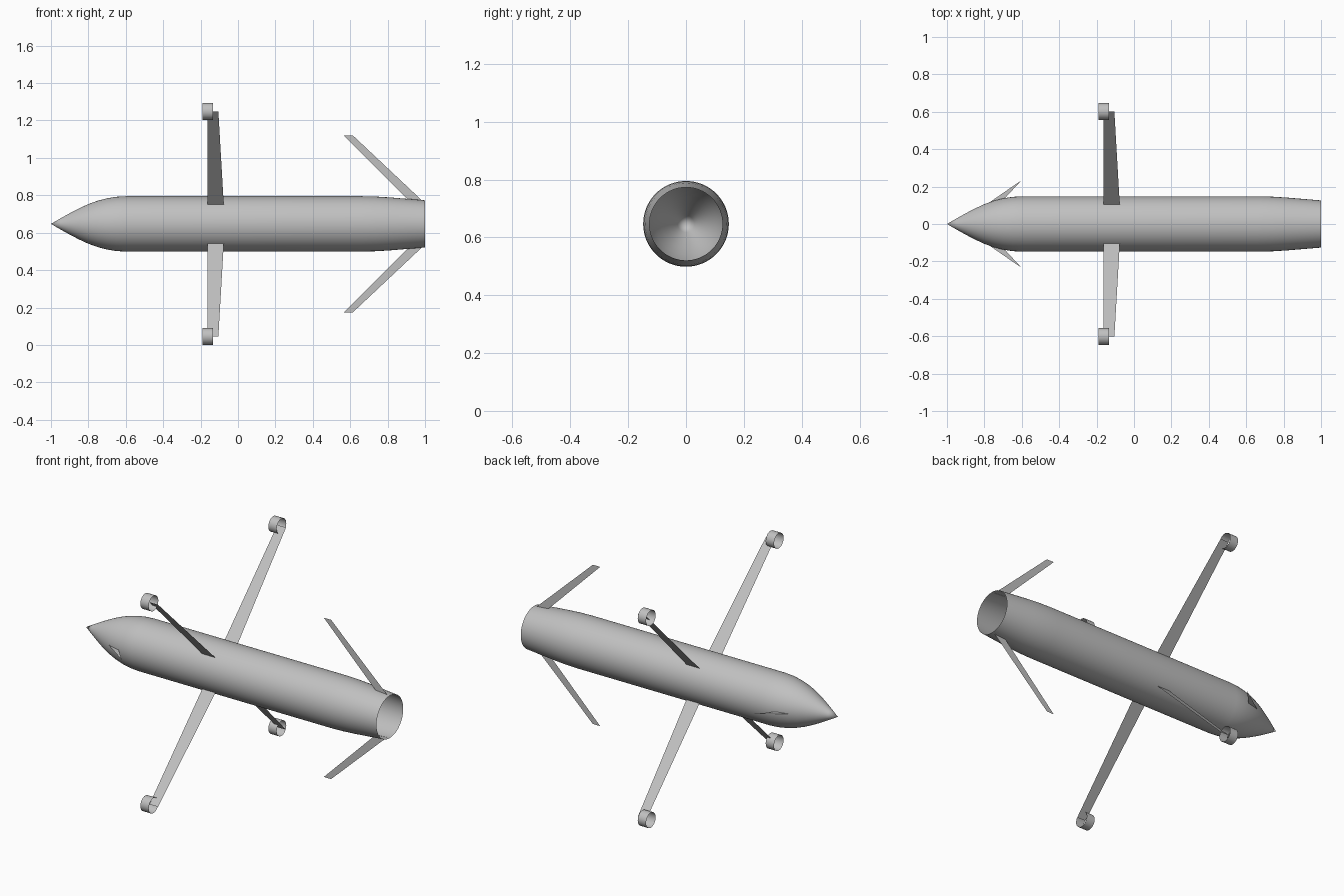
import bpy, bmesh
from math import sin, cos, pi, radians

if "Cube" in bpy.data.objects:
    bpy.data.objects.remove(bpy.data.objects["Cube"])

AXIS_Z = 0.647   # height of the fuselage axis
SPAN = 0.851     # wing tip distance from the axis

grey = bpy.data.materials.new("light_grey")
grey.use_nodes = True
color = (0.53, 0.53, 0.53, 1)
grey.diffuse_color = color
grey.node_tree.nodes["Principled BSDF"].inputs["Base Color"].default_value = color


def make_object(name, bm, smooth=False):
    mesh = bpy.data.meshes.new(name)
    bm.to_mesh(mesh)
    bm.free()
    mesh.materials.append(grey)
    obj = bpy.data.objects.new(name, mesh)
    bpy.context.collection.objects.link(obj)
    if smooth:
        bpy.ops.object.select_all(action="DESELECT")
        obj.select_set(True)
        bpy.context.view_layer.objects.active = obj
        bpy.ops.object.shade_smooth_by_angle(angle=radians(40))
    return obj


def lathe(name, profile, sides, center=(0, AXIS_Z)):
    """Open shell of revolution about an x-parallel axis; profile is (x, radius)."""
    bm = bmesh.new()
    rings = []
    for x, r in profile:
        count = sides if r > 0 else 1
        rings.append([bm.verts.new((x, center[0] + r * cos(2 * pi * i / sides),
                                    center[1] + r * sin(2 * pi * i / sides)))
                      for i in range(count)])
    for a, b in zip(rings, rings[1:]):
        for i in range(sides):
            j = (i + 1) % sides
            if len(a) == 1:
                bm.faces.new((a[0], b[j], b[i]))
            else:
                bm.faces.new((a[i], a[j], b[j], b[i]))
    bmesh.ops.recalc_face_normals(bm, faces=bm.faces)
    return make_object(name, bm, True)


def blade(name, outline, degrees):
    """Thin sheet given as (x, distance from axis), turned about the axis."""
    a = radians(degrees)
    bm = bmesh.new()
    bm.faces.new([bm.verts.new((x, r * cos(a), AXIS_Z + r * sin(a))) for x, r in outline])
    return make_object(name, bm)


# Fuselage: ogive nose, straight barrel, tapered open tail
nose = [(-1, 0), (-0.95, 0.029), (-0.9, 0.057), (-0.85, 0.083), (-0.8, 0.106),
        (-0.75, 0.124), (-0.7, 0.137), (-0.65, 0.145), (-0.6, 0.148)]
tail = [(0.66, 0.148), (0.74, 0.146), (0.82, 0.141), (1, 0.126)]
lathe("fuselage", nose + tail, 64)

# Four diagonal wings with an open ring at each tip
wing = [(-0.162, 0.146), (-0.162, SPAN), (-0.105, SPAN), (-0.076, 0.146)]
for label, angle in (("rear_upper", 45), ("front_upper", 135),
                     ("front_lower", 225), ("rear_lower", 315)):
    blade(label + "_wing", wing, angle)
    a = radians(angle)
    lathe(label + "_tip_ring", [(-0.19, 0.045), (-0.135, 0.045)], 32,
          (SPAN * cos(a), AXIS_Z + SPAN * sin(a)))

# Vertical tail fins swept towards the nose
fin = [(0.907, 0.132), (0.565, 0.474), (0.613, 0.474), (0.982, 0.127)]
blade("upper_tail_fin", fin, 90)
blade("lower_tail_fin", fin, 270)

# Small swept nose fins
canard = [(-0.775, 0.114), (-0.6, 0.235), (-0.69, 0.138)]
blade("rear_nose_fin", canard, 0)
blade("front_nose_fin", canard, 180)
